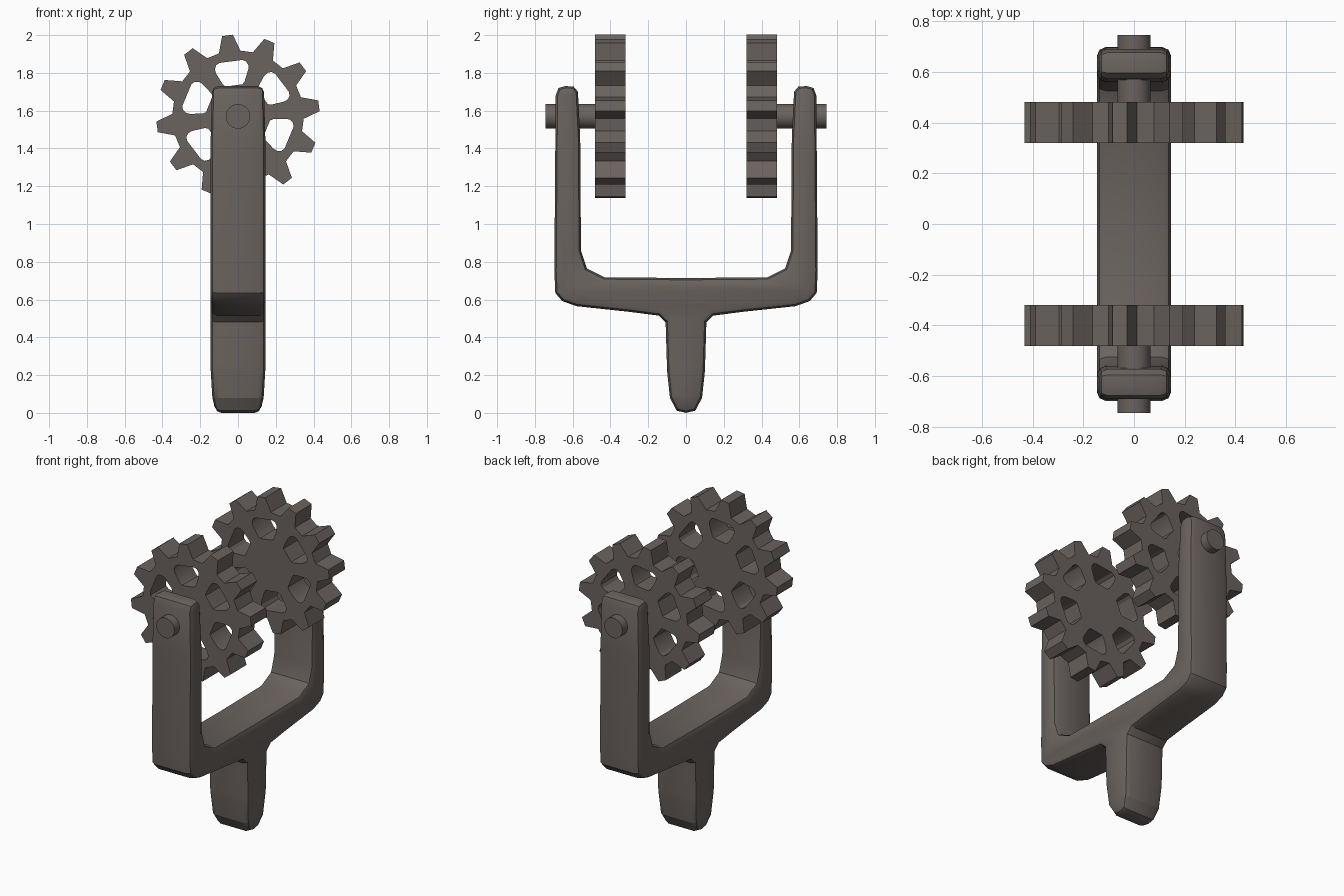
import bpy
import bmesh
from math import radians, sin, cos, pi
from mathutils import Vector

cube = bpy.data.objects.get("Cube")
if cube:
    bpy.data.objects.remove(cube, do_unlink=True)

# Single dark metal colour
metal = bpy.data.materials.new("dark_metal")
metal.use_nodes = True
COLOUR = (0.145, 0.125, 0.115, 1)
metal.diffuse_color = COLOUR
metal.node_tree.nodes["Principled BSDF"].inputs["Base Color"].default_value = COLOUR


def select_only(obj):
    bpy.ops.object.select_all(action='DESELECT')
    obj.select_set(True)
    bpy.context.view_layer.objects.active = obj


def finish(obj, angle):
    obj.data.materials.append(metal)
    select_only(obj)
    bpy.ops.object.shade_smooth_by_angle(angle=radians(angle))


# Fork: a Y-shaped side profile (y, z), bevelled along both faces
HALF_WIDTH = 0.146
half = [(0.05, 0.012), (0.085, 0.08), (0.1, 0.22), (0.108, 0.48), (0.145, 0.515),
        (0.3, 0.535), (0.58, 0.565), (0.655, 0.592), (0.692, 0.635), (0.697, 0.75),
        (0.69, 1.68), (0.675, 1.72), (0.64, 1.73), (0.595, 1.728), (0.572, 1.7),
        (0.56, 1.45), (0.556, 0.86), (0.525, 0.765), (0.43, 0.718)]
outline = [(0, 0)] + half + [(0, 0.714)] + [(-y, z) for y, z in reversed(half)]

bm = bmesh.new()
face = bm.faces.new([bm.verts.new((-HALF_WIDTH, y, z)) for y, z in outline])
extruded = bmesh.ops.extrude_face_region(bm, geom=[face])
moved = [g for g in extruded["geom"] if isinstance(g, bmesh.types.BMVert)]
bmesh.ops.translate(bm, verts=moved, vec=(2 * HALF_WIDTH, 0, 0))
bmesh.ops.recalc_face_normals(bm, faces=bm.faces)
rims = [e for e in bm.edges if abs(e.verts[0].co.x - e.verts[1].co.x) < 0.001]
bmesh.ops.bevel(bm, geom=rims, offset=0.034, segments=2, profile=0.5,
                affect='EDGES', clamp_overlap=False)

# Taper the foot and the leg tops slightly
for z in (0.08, 0.25, 1.4):
    bmesh.ops.bisect_plane(bm, geom=bm.verts[:] + bm.edges[:] + bm.faces[:],
                           plane_co=(0, 0, z), plane_no=(0, 0, 1))
for v in bm.verts:
    z = v.co.z
    if z < 0.08:
        v.co.x *= 0.8 + 0.13 * z / 0.08
    elif z < 0.25:
        v.co.x *= 0.93 + 0.07 * (z - 0.08) / 0.17
    elif z > 1.4:
        v.co.x *= 1 - 0.18 * (z - 1.4)
mesh = bpy.data.meshes.new("fork")
bm.to_mesh(mesh)
bm.free()
fork = bpy.data.objects.new("fork", mesh)
bpy.context.collection.objects.link(fork)
finish(fork, 30)

# Gear outline: twelve tapered teeth and six rounded holes
AXLE_Z = 1.57
TURN = radians(7.4)
teeth = []
for i in range(12):
    for offset, r in ((-9.5, 0.348), (-3.8, 0.433), (3.8, 0.433), (9.5, 0.348)):
        a = TURN + i * pi / 6 + radians(offset)
        teeth.append((r * cos(a), r * sin(a)))
side = [(0.045, 0.165), (0.058, 0.178), (0.086, 0.24), (0.089, 0.262),
        (0.08, 0.283), (0.06, 0.293)]
hole = side + [(-t, r) for t, r in reversed(side)]


def add_loop(curve, points):
    spline = curve.splines.new('POLY')
    spline.points.add(len(points) - 1)
    for p, (x, y) in zip(spline.points, points):
        p.co = (x, y, 0, 1)
    spline.use_cyclic_u = True


def make_gear(name, y):
    curve = bpy.data.curves.new(name, 'CURVE')
    curve.dimensions = '2D'
    curve.fill_mode = 'BOTH'
    curve.extrude = 0.081
    add_loop(curve, teeth)
    for i in range(6):
        a = TURN + radians(30) + i * pi / 3
        out, across = Vector((cos(a), sin(a))), Vector((-sin(a), cos(a)))
        add_loop(curve, [tuple(out * r + across * t) for t, r in hole])
    gear = bpy.data.objects.new(name, curve)
    bpy.context.collection.objects.link(gear)
    gear.location = (0, y, AXLE_Z)
    gear.rotation_euler.x = pi / 2
    select_only(gear)
    bpy.ops.object.convert(target='MESH')
    finish(bpy.context.object, 25)


# A gear and its axle on each leg
for label, s in (("front", -1), ("back", 1)):
    make_gear(label + "_gear", s * 0.4)
    bpy.ops.mesh.primitive_cylinder_add(vertices=32, radius=0.065, depth=0.285,
                                        location=(0, s * 0.6025, AXLE_Z),
                                        rotation=(pi / 2, 0, 0))
    axle = bpy.context.object
    axle.name = label + "_axle"
    finish(axle, 30)
